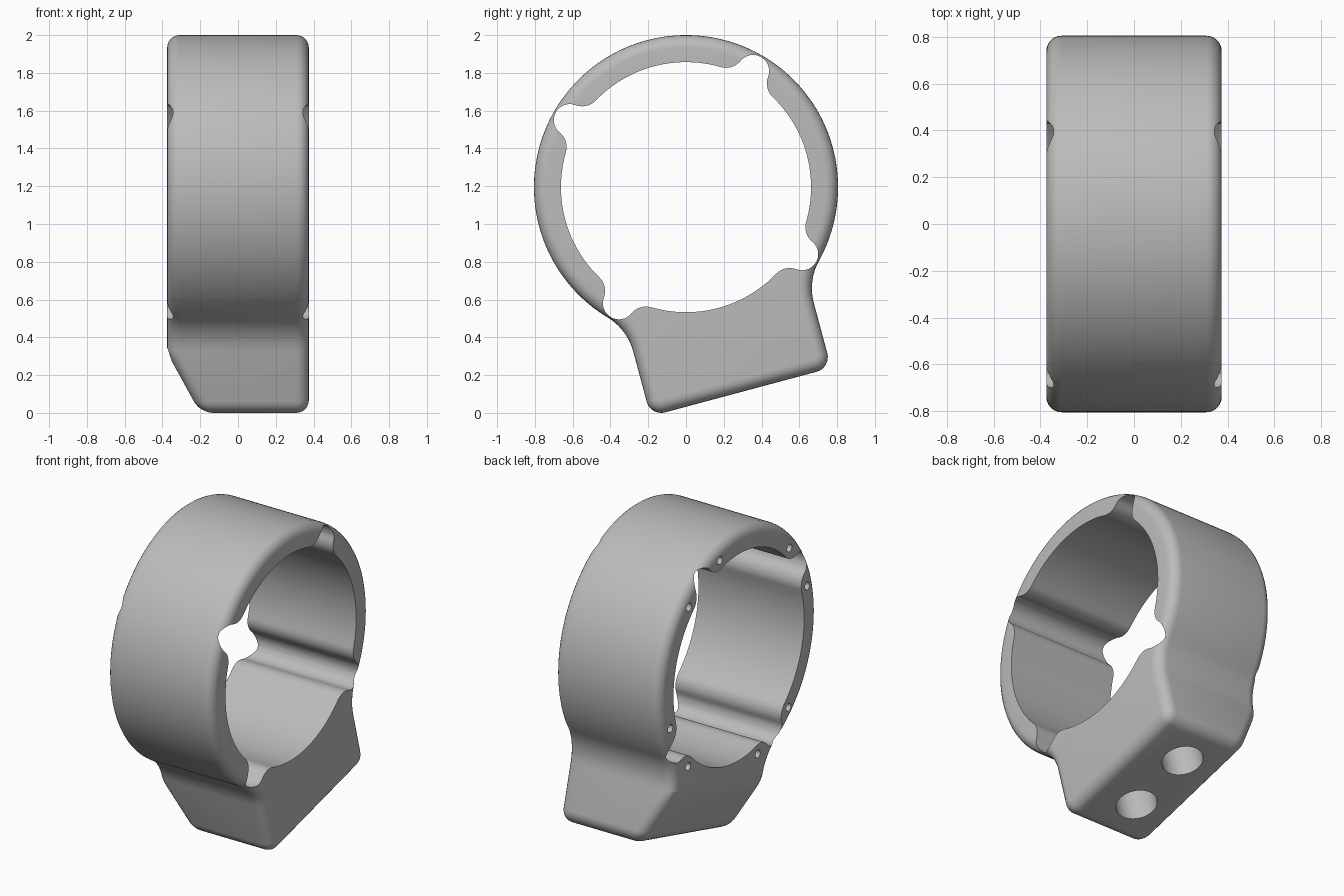
import bpy, bmesh
from math import radians, degrees, sqrt, atan2, acos, sin, cos
from mathutils import Matrix, Vector

cube = bpy.data.objects.get("Cube")
if cube:
    bpy.data.objects.remove(cube, do_unlink=True)

HALF = 0.375            # half of the width along x
OUTER, BORE = 0.805, 0.662
SIDE, FOOT = 0.495, 1.123   # foot half width and depth below the ring centre
PLACE = Matrix.Translation((0, 0, 1.195)) @ Matrix.Rotation(radians(15), 4, 'X')

metal = bpy.data.materials.new("grey metal")
metal.use_nodes = True
GREY = (0.5, 0.5, 0.5, 1)
metal.diffuse_color = GREY
metal.node_tree.nodes["Principled BSDF"].inputs["Base Color"].default_value = GREY


def arc(centre, r, a0, a1, n):
    """Points along a circular arc, angles in degrees."""
    angles = [radians(a0 + (a1 - a0) * i / n) for i in range(n + 1)]
    return [(centre[0] + r * cos(a), centre[1] + r * sin(a)) for a in angles]


def polar(r, a):
    return (r * cos(radians(a)), r * sin(radians(a)))


def prism(points, half):
    """Closed outline in the side plane, extruded along x."""
    bm = bmesh.new()
    face = bm.faces.new([bm.verts.new((-half, p, q)) for p, q in points])
    out = bmesh.ops.extrude_face_region(bm, geom=[face])
    verts = [g for g in out["geom"] if isinstance(g, bmesh.types.BMVert)]
    bmesh.ops.translate(bm, verts=verts, vec=(2 * half, 0, 0))
    bmesh.ops.remove_doubles(bm, verts=bm.verts, dist=0.0005)
    bmesh.ops.recalc_face_normals(bm, faces=bm.faces)
    return bm


def make_object(name, bm):
    bmesh.ops.transform(bm, matrix=PLACE, verts=bm.verts)
    mesh = bpy.data.meshes.new(name)
    bm.to_mesh(mesh)
    bm.free()
    mesh.materials.append(metal)
    obj = bpy.data.objects.new(name, mesh)
    bpy.context.collection.objects.link(obj)
    return obj


def add_cylinder(bm, centre, radius, depth, axis, sides):
    turn = Matrix.Rotation(radians(90), 4, 'Y') if axis == 'X' else Matrix()
    bmesh.ops.create_cone(bm, cap_ends=True, segments=sides, radius1=radius,
                          radius2=radius, depth=depth,
                          matrix=Matrix.Translation(centre) @ turn)


# Clamp body outline: ring, concave neck fillets and rounded foot
neck, corner = 0.3, 0.08
nx = SIDE + neck
ny = sqrt((OUTER + neck) ** 2 - nx ** 2)
t = degrees(atan2(ny, nx))
cx, cy = SIDE - corner, corner - FOOT
outline = (arc((0, 0), OUTER, -t, 180 + t, 120)
           + arc((-nx, -ny), neck, t, 0, 10)
           + arc((-cx, cy), corner, 180, 270, 8)
           + arc((cx, cy), corner, 270, 360, 8)
           + arc((nx, -ny), neck, 180, 180 - t, 10)[:-1])
body = prism(outline, HALF)

# Sloping cut under one side of the foot
bmesh.ops.bisect_plane(body, geom=body.verts[:] + body.edges[:] + body.faces[:],
                       plane_co=(-HALF, 0, -0.793), plane_no=Vector((-0.33, 0, -0.175)),
                       clear_outer=True)
bmesh.ops.holes_fill(body, edges=[e for e in body.edges if e.is_boundary], sides=0)
bmesh.ops.recalc_face_normals(body, faces=body.faces)

# Rounded rims
rims = [e for e in body.edges if e.calc_face_angle(0) > radians(24)]
bmesh.ops.bevel(body, geom=rims, offset=0.066, offset_type='OFFSET', segments=6,
                profile=0.5, affect='EDGES', clamp_overlap=False)
clamp = make_object("clamp_body", body)

# Bore outline with four blended relief notches
notch_r, notch_d, blend = 0.085, 0.71, 0.1
reach = BORE + blend
phi = degrees(acos((reach ** 2 + notch_d ** 2 - (notch_r + blend) ** 2)
                   / (2 * reach * notch_d)))
bx, by = polar(reach, phi)
gamma = degrees(atan2(by, bx - notch_d))
bore = []
for k in range(4):
    a = 45 + 90 * k
    bore += arc(polar(reach, a - phi), blend, a + 180 - phi, a + 180 - gamma, 8)
    bore += arc(polar(notch_d, a), notch_r, a - gamma, a + gamma, 16)
    bore += arc(polar(reach, a + phi), blend, a + 180 + gamma, a + 180 + phi, 8)
    bore += arc((0, 0), BORE, a + phi, a + 90 - phi, 24)[1:-1]
cutters = [make_object("bore_cutter", prism(bore, HALF + 0.2))]

# Small blind screw holes beside each notch
holes = bmesh.new()
for k in range(4):
    for offset in (-14.5, 14.5):
        p, q = polar(0.72, 45 + 90 * k + offset)
        add_cylinder(holes, (-HALF, p, q), 0.025, 0.3, 'X', 20)
cutters.append(make_object("screw_hole_cutter", holes))

# Two large blind holes in the underside of the foot
sockets = bmesh.new()
for p in (-0.215, 0.215):
    add_cylinder(sockets, (0.05, p, -FOOT), 0.122, 0.64, 'Z', 48)
cutters.append(make_object("foot_hole_cutter", sockets))

# Cut everything out of the body
bpy.context.view_layer.objects.active = clamp
for cutter in cutters:
    cutter.hide_render = True
    mod = clamp.modifiers.new(cutter.name, 'BOOLEAN')
    mod.operation = 'DIFFERENCE'
    mod.solver = 'EXACT'
    mod.object = cutter
    bpy.ops.object.modifier_apply(modifier=mod.name)
    bpy.data.objects.remove(cutter, do_unlink=True)

bpy.ops.object.select_all(action='DESELECT')
clamp.select_set(True)
bpy.ops.object.shade_smooth_by_angle(angle=radians(30))
